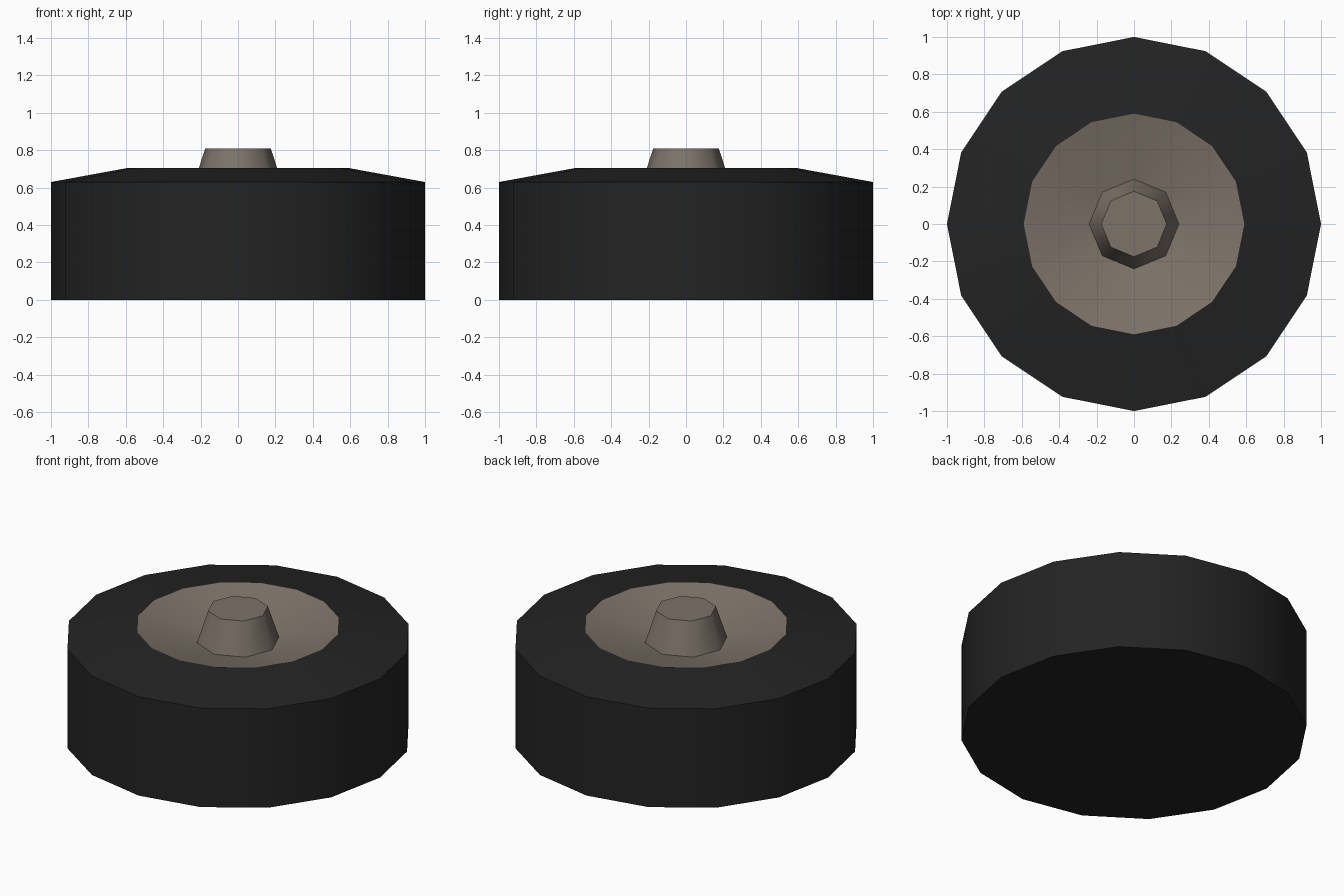
import bpy, bmesh, math

if "Cube" in bpy.data.objects:
    bpy.data.objects.remove(bpy.data.objects["Cube"])

def material(name, rgb):
    m = bpy.data.materials.new(name)
    m.diffuse_color = (*rgb, 1)
    m.use_nodes = True
    m.node_tree.nodes["Principled BSDF"].inputs["Base Color"].default_value = m.diffuse_color
    return m

def ring(bm, n, r, z):
    vs = [bm.verts.new((r * math.cos(i * math.tau / n), r * math.sin(i * math.tau / n), z)) for i in range(n)]
    edges = [bm.edges.new((vs[i], vs[(i + 1) % n])) for i in range(n)]
    return vs, edges

def build(name, rings, mat, angle, bottom=False, top=False):
    """Bridge a stack of (sides, radius, z) rings, optionally capped."""
    bm = bmesh.new()
    rs = [ring(bm, *r) for r in rings]
    for (va, _), (vb, _) in zip(rs, rs[1:]):
        na, nb = len(va), len(vb)
        k = na // nb
        for i in range(nb):
            j = (i + 1) % nb
            if k == 1:
                bm.faces.new((va[i], va[j], vb[j], vb[i]))
            else:  # two outer sides to each inner side
                a, b, c = va[2 * i], va[2 * i + 1], va[(2 * i + 2) % na]
                bm.faces.new((a, b, vb[i]))
                bm.faces.new((b, vb[j], vb[i]))
                bm.faces.new((b, c, vb[j]))
    if bottom:
        bm.faces.new(rs[0][0][::-1])
    if top:
        bm.faces.new(rs[-1][0])
    me = bpy.data.meshes.new(name)
    bm.to_mesh(me)
    bm.free()
    me.materials.append(mat)
    ob = bpy.data.objects.new(name, me)
    bpy.context.collection.objects.link(ob)
    bpy.ops.object.select_all(action='DESELECT')
    ob.select_set(True)
    bpy.context.view_layer.objects.active = ob
    bpy.ops.object.shade_smooth_by_angle(angle=math.radians(angle))

rubber = material("black rubber", (0.017, 0.017, 0.017))
metal = material("warm grey metal", (0.205, 0.17, 0.14))

# Tyre: flat back, straight tread, sloped sidewall
build("tyre", [(16, 1, 0), (16, 1, 0.63), (16, 0.59, 0.705)], rubber, 30, bottom=True)
# Recessed hub dish
build("hub_dish", [(16, 0.59, 0.705), (8, 0.24, 0.61)], metal, 30)
# Tapered hub cap
build("hub_cap", [(8, 0.24, 0.61), (8, 0.175, 0.81)], metal, 50, top=True)
